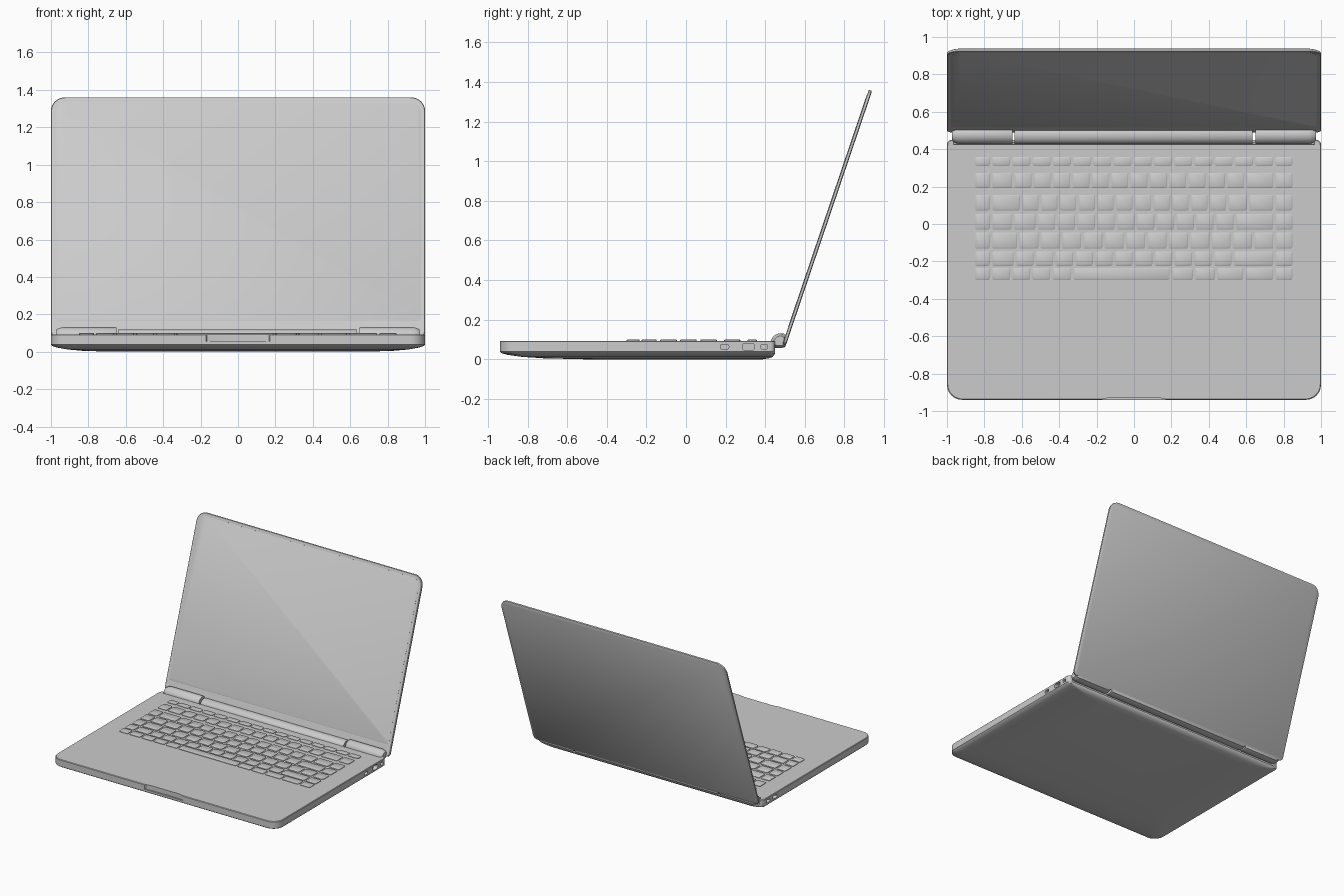
import bpy, bmesh, math
from mathutils import Matrix, Vector

if "Cube" in bpy.data.objects:
    bpy.data.objects.remove(bpy.data.objects["Cube"])


def outline(x0, x1, y0, y1, r_front, r_back, n=6):
    """Rounded rectangle in XY with separate front and back corner radii."""
    pts = []
    for cx, cy, r, a0 in ((x1 - r_back, y1 - r_back, r_back, 0),
                          (x0 + r_back, y1 - r_back, r_back, 90),
                          (x0 + r_front, y0 + r_front, r_front, 180),
                          (x1 - r_front, y0 + r_front, r_front, 270)):
        for i in range(n + 1):
            a = math.radians(a0 + 90 * i / n)
            pts.append((cx + r * math.cos(a), cy + r * math.sin(a)))
    return pts


def loft(bm, rings):
    """Skin a list of 3D rings and close both ends."""
    loops = [[bm.verts.new(p) for p in ring] for ring in rings]
    for a, b in zip(loops, loops[1:]):
        for i in range(len(a)):
            j = (i + 1) % len(a)
            bm.faces.new((a[i], a[j], b[j], b[i]))
    bm.faces.new(loops[0][::-1])
    bm.faces.new(loops[-1])


def at_z(pts, z):
    return [Vector((x, y, z)) for x, y in pts]


def at_x(pts, x):
    return [Vector((x, y, z)) for y, z in pts]


def finish(name, bm):
    bmesh.ops.recalc_face_normals(bm, faces=bm.faces)
    mesh = bpy.data.meshes.new(name)
    bm.to_mesh(mesh)
    bm.free()
    obj = bpy.data.objects.new(name, mesh)
    bpy.context.collection.objects.link(obj)
    return obj


def activate(obj):
    bpy.ops.object.select_all(action='DESELECT')
    obj.select_set(True)
    bpy.context.view_layer.objects.active = obj


def smooth(obj, angle=32):
    activate(obj)
    bpy.ops.object.shade_smooth_by_angle(angle=math.radians(angle))


# base: flat deck, upright rim, shallow curved belly (z, side, front, back insets)
bm = bmesh.new()
rings = []
for z, side, front, back in ((0.0, 0.32, 0.42, 0.06), (0.005, 0.17, 0.22, 0.03),
                             (0.012, 0.09, 0.11, 0.012), (0.022, 0.035, 0.04, 0.004),
                             (0.030, 0.008, 0.010, 0.0), (0.038, 0.0, 0.0, 0.0),
                             (0.089, 0.0, 0.0, 0.0), (0.093, 0.004, 0.004, 0.004)):
    rings.append(at_z(outline(-1 + side, 1 - side, -0.94 + front, 0.45 - back,
                              0.08, 0.025), z))
loft(bm, rings)
base = finish("base", bm)

# cutters: hinge trough, opening notch in front, side ports
bm = bmesh.new()
trough = [(0.425, 0.12), (0.425, 0.075), (0.437, 0.045), (0.5, 0.04), (0.5, 0.12)]
loft(bm, [at_x(trough, -0.965), at_x(trough, 0.965)])
notch = [(-0.19, -0.96), (0.19, -0.96), (0.165, -0.934), (0.12, -0.928),
         (-0.12, -0.928), (-0.165, -0.934)]
loft(bm, [at_z(notch, 0.055), at_z(notch, 0.12)])
for side, ports in ((1, ((0.195, 0.042, 0.022), (0.315, 0.06, 0.034), (0.395, 0.034, 0.022))),
                    (-1, ((0.30, 0.05, 0.024), (0.385, 0.042, 0.022)))):
    for y, w, h in ports:
        r = min(w, h) * 0.3
        slot = outline(y - w / 2, y + w / 2, 0.063 - h / 2, 0.063 + h / 2, r, r, 3)
        loft(bm, [at_x(slot, side * 0.965), at_x(slot, side * 1.02)])
cutter = finish("base_cutter", bm)
cutter.hide_render = True
activate(base)
mod = base.modifiers.new("cutouts", 'BOOLEAN')
mod.operation = 'DIFFERENCE'
mod.solver = 'EXACT'
mod.object = cutter
bpy.ops.object.modifier_apply(modifier=mod.name)
bpy.data.objects.remove(cutter)
smooth(base)

# keyboard: rows of keys with (y0, y1, relative widths between the outer columns)
rows = [(0.310, 0.358, [1] * 14),
        (0.192, 0.274, [1.15] + [1] * 12 + [1.5]),
        (0.072, 0.156, [1.6] + [1] * 11 + [1.1, 1.4]),
        (-0.030, 0.054, [1.1, 1.2] + [1] * 10 + [2.0]),
        (-0.132, -0.046, [1.4] + [1.1] * 10 + [1.1, 1.1]),
        (-0.224, -0.148, [1.2, 1] + [1] * 10 + [2.1]),
        (-0.300, -0.234, [1, 1, 1, 1.05, 4.9, 1.15, 1.1, 1.4, 1.5])]
bm = bmesh.new()
for y0, y1, widths in rows:
    scale = 1.515 / sum(widths)
    spans = [(-0.855, -0.765), (0.75, 0.853)]
    x = -0.765
    for w in widths:
        spans.append((x, x + w * scale))
        x += w * scale
    for a, b in spans:
        caps = [at_z(outline(a + 0.006 + i, b - 0.006 - i, y0 + i, y1 - i, 0.01, 0.01, 2), z)
                for z, i in ((0.088, 0), (0.097, 0), (0.100, 0.004))]
        loft(bm, caps)
smooth(finish("keys", bm))

# lid: thin rounded slab leaning back, with a slightly raised screen panel
angle = math.atan2(1.283, 0.435)
lid_matrix = Matrix.Translation((0, 0.4965, 0.075)) @ Matrix.Rotation(angle, 4, 'X')
length = math.hypot(1.283, 0.435)
bm = bmesh.new()
loft(bm, [at_z(outline(-1 + i, 1 - i, i, length - i, 0.03, 0.075, 8), z)
          for z, i in ((-0.009, 0.006), (-0.005, 0), (0.006, 0), (0.009, 0.003))])
bm.transform(lid_matrix)
smooth(finish("lid", bm))
bm = bmesh.new()
loft(bm, [at_z(outline(-0.975 + i, 0.975 - i, 0.09 + i, length - 0.025 - i, 0.02, 0.055), z)
          for z, i in ((0.007, 0), (0.0095, 0), (0.0105, 0.002))])
bm.transform(lid_matrix)
smooth(finish("screen_panel", bm))

# hinges: rounded barrel profile, long middle bar and two end knuckles
barrel = [(0.428, 0.078), (0.430, 0.098), (0.440, 0.115), (0.455, 0.126), (0.472, 0.131),
          (0.492, 0.130), (0.507, 0.120), (0.508, 0.085), (0.500, 0.062), (0.480, 0.056),
          (0.455, 0.056), (0.436, 0.064)]


def scaled(profile, s):
    return [(0.475 + (y - 0.475) * s, 0.092 + (z - 0.092) * s) for y, z in profile]


def hinge(name, stations, height=1.0):
    bm = bmesh.new()
    profile = [(y, 0.056 + (z - 0.056) * height) for y, z in barrel]
    loft(bm, [at_x(scaled(profile, s), x) for x, s in stations])
    smooth(finish(name, bm), 40)


hinge("hinge_bar", [(-0.638, 0.94), (-0.632, 1), (0.627, 1), (0.633, 0.94)], 0.85)
for name, d in (("hinge_left", -1), ("hinge_right", 1)):
    hinge(name, [(d * 0.65, 0.94), (d * 0.656, 1), (d * 0.935, 1),
                 (d * 0.955, 0.9), (d * 0.972, 0.65)])
